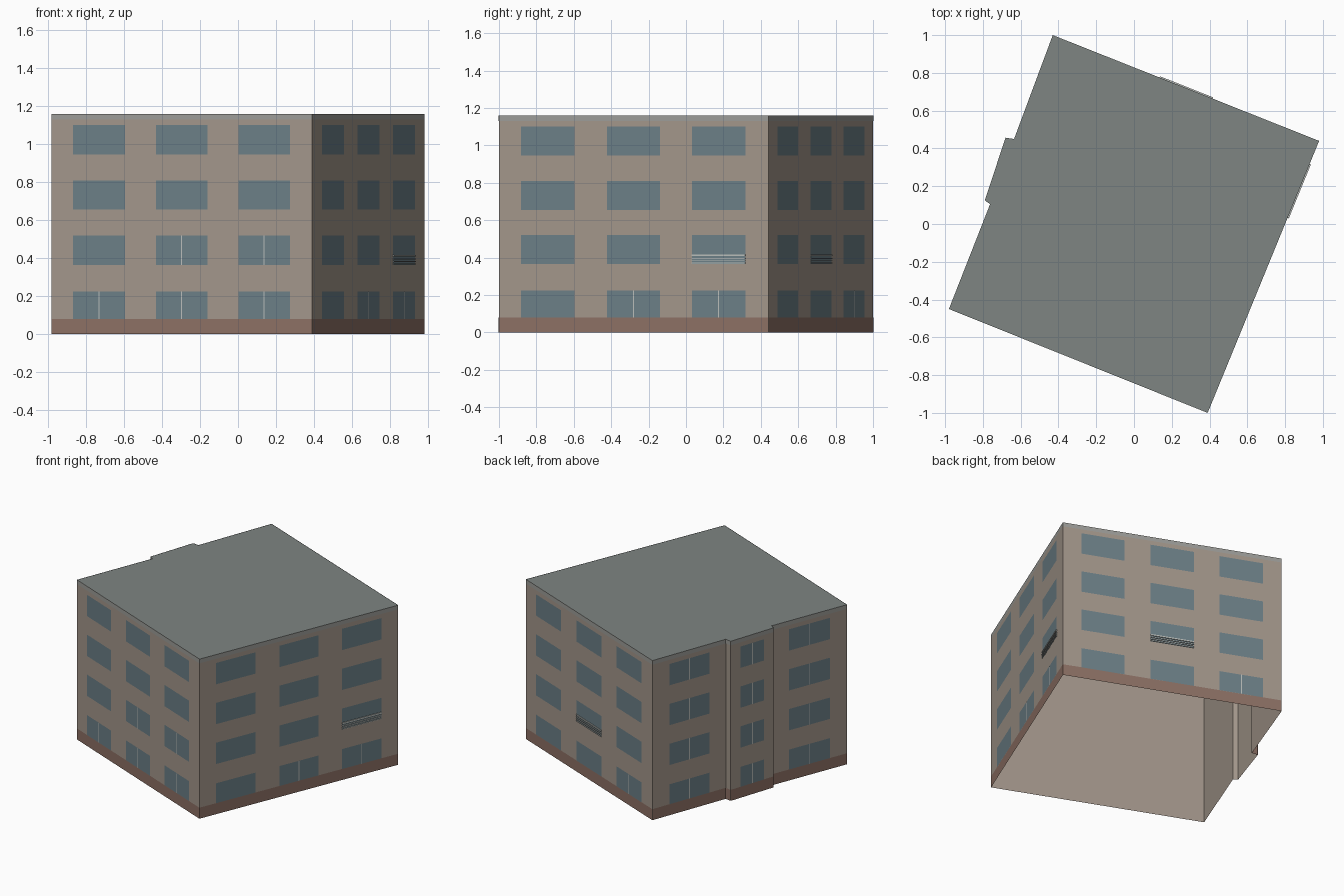
import bpy, bmesh
from mathutils import Vector

if "Cube" in bpy.data.objects:
    bpy.data.objects.remove(bpy.data.objects["Cube"])

H = 1.16
# footprint, counter-clockwise from the front left corner
OUTLINE = [(-0.98, -0.45), (0.39, -1.0), (0.98, 0.44), (-0.43, 1.0),
           (-0.635, 0.45), (-0.68, 0.457), (-0.79, 0.125), (-0.762, 0.105)]
N = len(OUTLINE)
ROWS = [(0.08, 0.225), (0.365, 0.52), (0.655, 0.81), (0.945, 1.10)]
THREE = [(0.083, 0.281), (0.401, 0.599), (0.717, 0.915)]
ONE = [(0.23, 0.775)]


def material(name, rgb):
    m = bpy.data.materials.new(name)
    m.diffuse_color = (*rgb, 1)
    m.use_nodes = True
    m.node_tree.nodes["Principled BSDF"].inputs["Base Color"].default_value = m.diffuse_color
    return m


WALL = material("beige_plaster", (0.37, 0.31, 0.26))
BRICK = material("brick_red", (0.27, 0.165, 0.13))
GLASS = material("blue_glass", (0.15, 0.215, 0.245))
ROOF = material("roof_grey", (0.21, 0.235, 0.225))
TRIM = material("trim_grey", (0.34, 0.34, 0.32))
LIGHT = material("light_metal", (0.5, 0.52, 0.5))


def finish(name, bm, mat):
    me = bpy.data.meshes.new(name)
    bm.to_mesh(me)
    bm.free()
    me.materials.append(mat)
    ob = bpy.data.objects.new(name, me)
    bpy.context.collection.objects.link(ob)


def frame(i):
    a, b = Vector(OUTLINE[i]), Vector(OUTLINE[(i + 1) % N])
    d = b - a
    return a, d, Vector((d.y, -d.x)).normalized()


def panel(bm, i, t0, t1, z0, z1, out):
    """Flat rectangle on wall i, between fractions t0 and t1 of its length."""
    a, d, n = frame(i)
    p, q = a + d * t0 + n * out, a + d * t1 + n * out
    bm.faces.new([bm.verts.new((*v, z)) for v, z in
                  ((p, z0), (q, z0), (q, z1), (p, z1))])


def bar(bm, i, t0, t1, z0, z1, out):
    """Box on wall i that sticks out by the given depth."""
    a, d, n = frame(i)
    ring = [a + d * t0, a + d * t0 + n * out, a + d * t1 + n * out, a + d * t1]
    lo = [bm.verts.new((*p, z0)) for p in ring]
    hi = [bm.verts.new((*p, z1)) for p in ring]
    bm.faces.new(lo)
    bm.faces.new(hi[::-1])
    for k in range(4):
        j = (k + 1) % 4
        bm.faces.new((lo[k], hi[k], hi[j], lo[j]))
    bmesh.ops.recalc_face_normals(bm, faces=bm.faces)


# wall shell, open underneath
bm = bmesh.new()
for i in range(N):
    panel(bm, i, 0, 1, 0, H, 0)
bmesh.ops.remove_doubles(bm, verts=bm.verts, dist=1e-5)
finish("walls", bm, WALL)

# flat roof
bm = bmesh.new()
bm.faces.new([bm.verts.new((x, y, H)) for x, y in OUTLINE])
finish("roof", bm, ROOF)

# brick plinth and top trim
for name, z0, z1, mat in (("plinth", 0, 0.08, BRICK), ("top_trim", 1.13, H, TRIM)):
    bm = bmesh.new()
    for i in range(N):
        panel(bm, i, 0, 1, z0, z1, 0.0015)
    finish(name, bm, mat)

# windows on each wall, with centre mullions given as (row, bay)
WALLS = {
    "front": (0, THREE, [(0, 0), (0, 1), (0, 2), (1, 1), (1, 2)]),
    "right": (1, THREE, [(0, 1), (0, 2)]),
    "back": (2, THREE, [(0, 2)]),
    "left_rear": (3, ONE, [(r, 0) for r in range(4)]),
    "left_bay": (5, ONE, [(r, 0) for r in range(4)]),
    "left_front": (7, ONE, [(r, 0) for r in range(4)]),
}
for name, (i, bays, mullions) in WALLS.items():
    bm = bmesh.new()
    for z0, z1 in ROWS:
        for t0, t1 in bays:
            panel(bm, i, t0, t1, z0, z1, 0.002)
    finish(name + "_windows", bm, GLASS)
    bm = bmesh.new()
    half = 0.003 / frame(i)[1].length
    for r, b in mullions:
        c = sum(bays[b]) / 2
        panel(bm, i, c - half, c + half, *ROWS[r], 0.003)
    finish(name + "_mullions", bm, LIGHT)

# window railings on the second floor
for name, i, b in (("right_railing", 1, 2), ("back_railing", 2, 1)):
    bm = bmesh.new()
    for z0, z1 in ((0.368, 0.373), (0.381, 0.386), (0.394, 0.399), (0.408, 0.418)):
        bar(bm, i, *THREE[b], z0, z1, 0.007)
    finish(name, bm, LIGHT)
